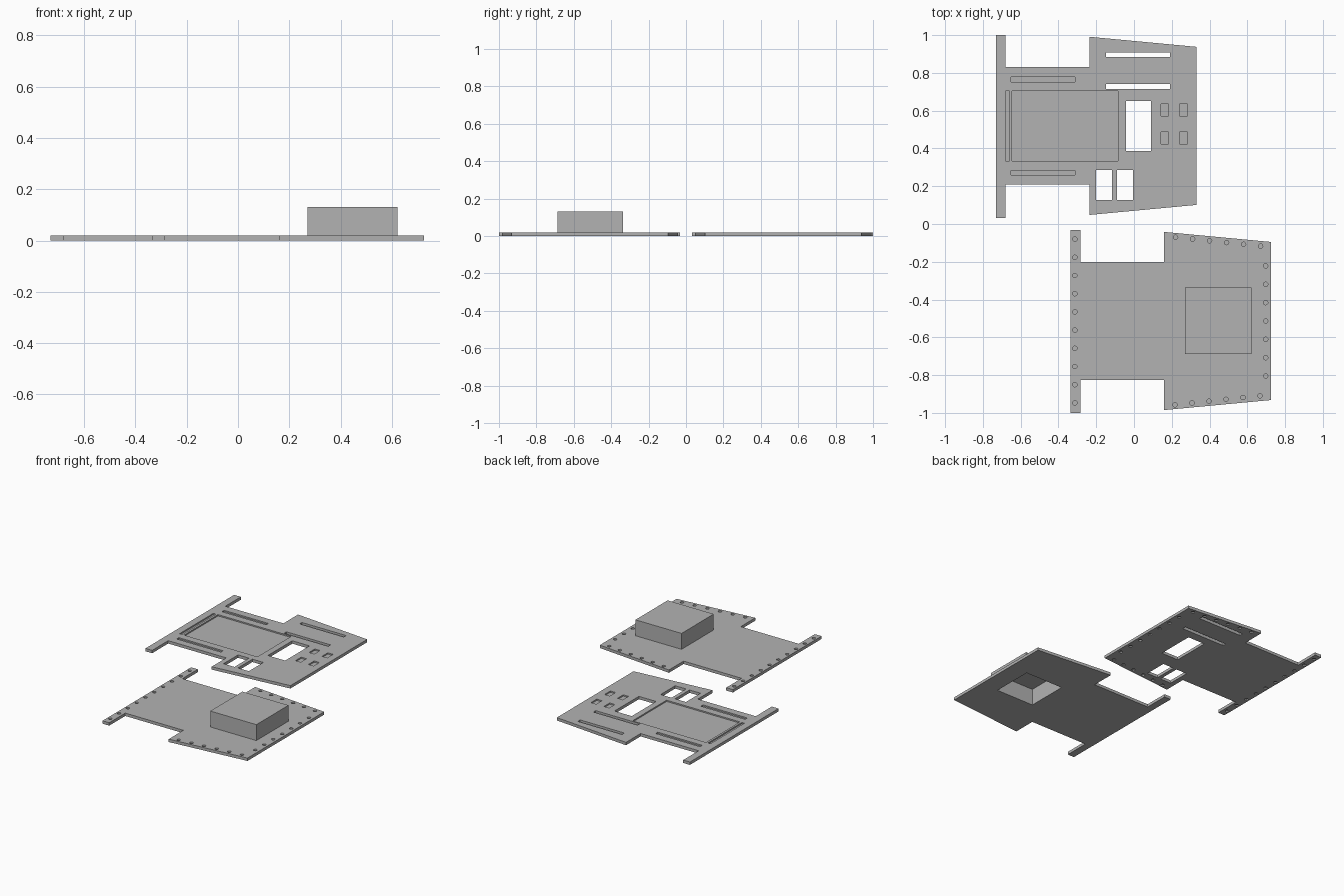
import bpy, bmesh
from math import pi, cos, sin

if "Cube" in bpy.data.objects:
    bpy.data.objects.remove(bpy.data.objects["Cube"], do_unlink=True)

THICK = 0.02
SHIFT = (-0.395, 1.033)   # offset from the base plate to the cover plate

grey = bpy.data.materials.new("plain grey")
grey.use_nodes = True
grey.diffuse_color = (0.45, 0.45, 0.45, 1)
grey.node_tree.nodes["Principled BSDF"].inputs["Base Color"].default_value = (0.45, 0.45, 0.45, 1)


def prism(bm, points, z0, z1):
    """Extrude a closed outline from z0 up to z1."""
    face = bm.faces.new([bm.verts.new((x, y, z0)) for x, y in points])
    side = bmesh.ops.extrude_face_region(bm, geom=[face])
    moved = [v for v in side["geom"] if isinstance(v, bmesh.types.BMVert)]
    bmesh.ops.translate(bm, verts=moved, vec=(0, 0, z1 - z0))


def rect(x0, x1, y0, y1):
    return [(x0, y0), (x1, y0), (x1, y1), (x0, y1)]


def circle(x, y, r=0.012, n=12):
    return [(x + r * cos(2 * pi * i / n), y + r * sin(2 * pi * i / n)) for i in range(n)]


def build(name, prisms):
    bm = bmesh.new()
    for points, z0, z1 in prisms:
        prism(bm, points, z0, z1)
    bmesh.ops.recalc_face_normals(bm, faces=bm.faces)
    mesh = bpy.data.meshes.new(name)
    bm.to_mesh(mesh)
    bm.free()
    obj = bpy.data.objects.new(name, mesh)
    bpy.context.collection.objects.link(obj)
    mesh.materials.append(grey)
    return obj


def cut(obj, prisms):
    """Subtract prisms from an object and bake the result."""
    cutter = build("cutter", prisms)
    cutter.hide_render = True
    mod = obj.modifiers.new("cut", "BOOLEAN")
    mod.operation, mod.solver, mod.object = "DIFFERENCE", "EXACT", cutter
    bpy.context.view_layer.update()
    graph = bpy.context.evaluated_depsgraph_get()
    baked = bpy.data.meshes.new_from_object(obj.evaluated_get(graph))
    obj.modifiers.clear()
    obj.data = baked
    bpy.data.objects.remove(cutter, do_unlink=True)


def row(start, end, count):
    """Evenly spaced points along a line."""
    return [tuple(a + (b - a) * i / (count - 1) for a, b in zip(start, end))
            for i in range(count)]


def shifted(points):
    return [(x + SHIFT[0], y + SHIFT[1]) for x, y in points]


# Shared plate outline: end bar, narrow neck and tapered wide end
outline = [(-0.335, -1), (-0.284, -1), (-0.284, -0.825), (0.16, -0.825),
           (0.16, -0.985), (0.725, -0.932), (0.725, -0.095), (0.16, -0.042),
           (0.16, -0.202), (-0.284, -0.202), (-0.284, -0.033), (-0.335, -0.033)]

# Shared blind holes around the rim
holes = (row((-0.313, -0.08), (-0.313, -0.947), 10)
         + row((0.697, -0.222), (0.697, -0.805), 7)
         + row((0.22, -0.07), (0.67, -0.117), 6)
         + row((0.217, -0.957), (0.667, -0.909), 6))

# Base plate with a hollow box rising from it
base = build("base_plate", [(outline, 0, THICK)])
wall = 0.03
cavity = rect(0.27 + wall, 0.622 - wall, -0.688 + wall, -0.337 - wall)
cut(base, [(circle(x, y), 0.01, 0.05) for x, y in holes] + [(cavity, -0.05, 0.05)])
box = build("hollow_box", [(rect(0.27, 0.622, -0.688, -0.337), THICK, 0.13)])
cut(box, [(cavity, -0.05, 0.115)])

# Cover plate with openings, recesses and rim holes underneath
cover = build("cover_plate", [(shifted(outline), 0, THICK)])
openings = [rect(-0.148, 0.19, 0.883, 0.909), rect(-0.148, 0.19, 0.714, 0.74),
            rect(-0.042, 0.09, 0.386, 0.652),
            rect(-0.2, -0.116, 0.127, 0.286), rect(-0.09, -0.006, 0.127, 0.286)]
recesses = [rect(x, x + 0.04, y, y + 0.063) for x in (0.143, 0.242) for y in (0.423, 0.571)]
recesses.append(rect(-0.645, -0.085, 0.333, 0.703))
# Shallow grooves framing the large recess
recesses += [rect(-0.65, -0.312, y - 0.012, y + 0.012) for y in (0.765, 0.271)]
recesses.append(rect(-0.68, -0.66, 0.333, 0.703))
cut(cover, [(o, -0.05, 0.05) for o in openings]
    + [(r, 0.011, 0.05) for r in recesses]
    + [(circle(x, y), -0.05, 0.008) for x, y in shifted(holes)])
